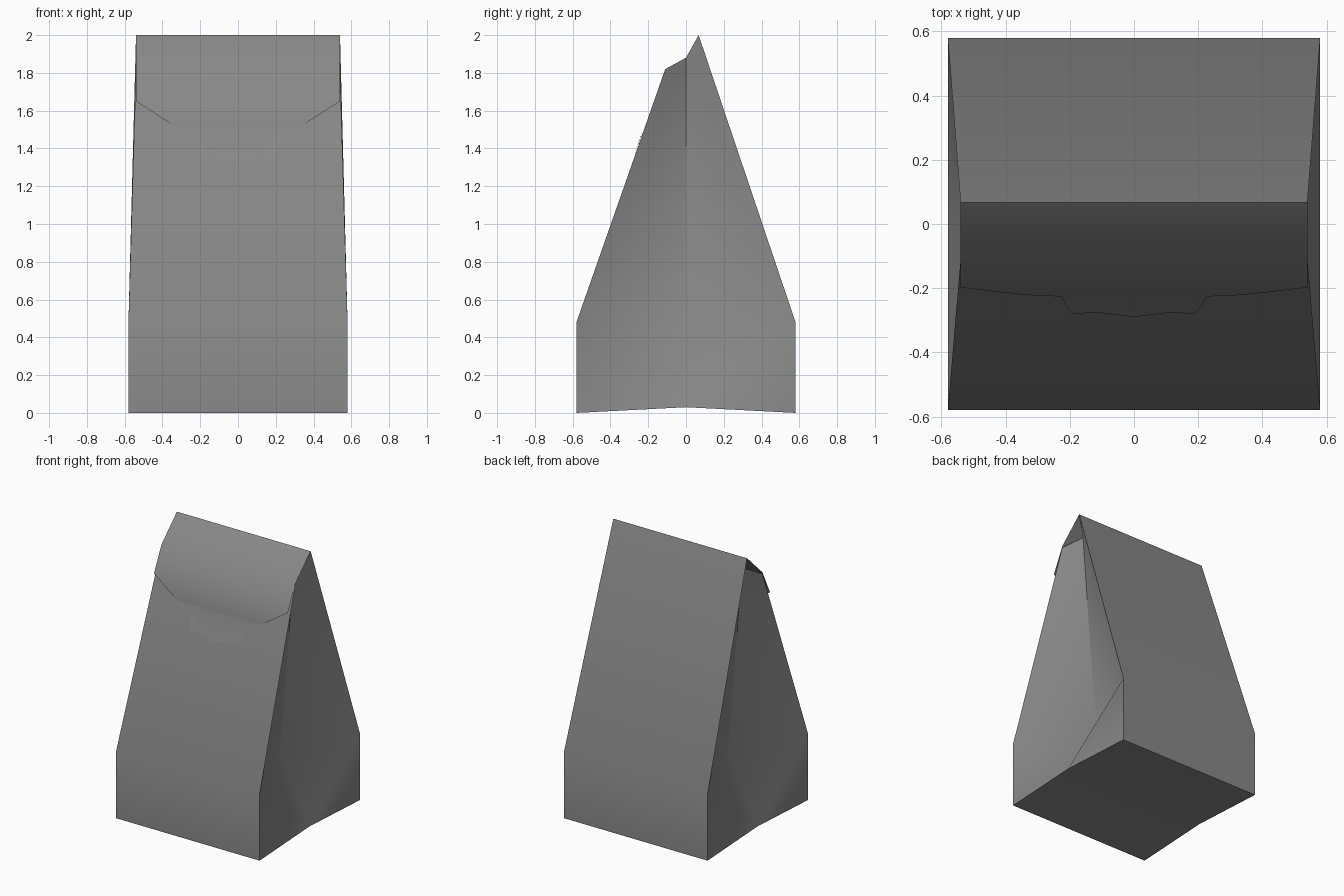
import bpy, bmesh

if "Cube" in bpy.data.objects:
    bpy.data.objects.remove(bpy.data.objects["Cube"])

paper = bpy.data.materials.new("grey paper")
paper.diffuse_color = (0.25, 0.25, 0.25, 1)
paper.use_nodes = True
paper.node_tree.nodes["Principled BSDF"].inputs["Base Color"].default_value = paper.diffuse_color


def make(name, bm, angle):
    bmesh.ops.remove_doubles(bm, verts=bm.verts[:], dist=1e-5)
    bmesh.ops.recalc_face_normals(bm, faces=bm.faces[:])
    me = bpy.data.meshes.new(name)
    bm.to_mesh(me)
    bm.free()
    me.materials.append(paper)
    ob = bpy.data.objects.new(name, me)
    bpy.context.collection.objects.link(ob)
    bpy.context.view_layer.objects.active = ob
    ob.select_set(True)
    bpy.ops.object.shade_smooth_by_angle(angle=angle)
    ob.select_set(False)
    return ob


def face(bm, *pts):
    return bm.faces.new([bm.verts.new(p) for p in pts])


def mx(p):
    return (-p[0], p[1], p[2])


# Bag body: bottom, front and back panels, gusseted sides
W = 0.58
mid = (W, 0, 0.03)
fold = (0.34, 0, 0.48)
fold_top = (0.45, 0, 1.88)
bm = bmesh.new()
for s, top in ((-1, (0.54, -0.11, 1.82)), (1, (0.54, 0.067, 2.0))):
    low, bend = (W, s * W, 0), (W, s * W, 0.48)
    # panel: straight foot, then leaning up to the top
    face(bm, low, bend, mx(bend), mx(low))
    face(bm, bend, top, mx(top), mx(bend))
    # bottom half
    face(bm, low, mid, mx(mid), mx(low))
    # side gusset, mirrored left and right
    for f in (lambda p: p, mx):
        face(bm, f(low), f(bend), f(mid))
        face(bm, f(bend), f(fold), f(mid))
        face(bm, f(bend), f(top), f(fold_top), f(fold))
make("paper_bag", bm, 0.73)

# Folded-over flap with tapered corners and a tongue tucked on the front
bm = bmesh.new()
rows = [(0.54, 0.067, 2.0), (0.54, -0.11, 1.83), (0.54, -0.198, 1.65),
        (0.34, -0.221, 1.52)]
for a, b in zip(rows, rows[1:]):
    face(bm, a, b, mx(b), mx(a))
make("top_flap", bm, 0.7)

# Tongue with wavy end
bm = bmesh.new()
outline = [(0.34, -0.221, 1.52), (0.225, -0.226, 1.50), (0.215, -0.249, 1.44),
           (0.19, -0.281, 1.345), (0.12, -0.275, 1.362)]
pts = outline + [(0, -0.290, 1.32)] + [mx(p) for p in reversed(outline)]
face(bm, *pts)
bmesh.ops.triangulate(bm, faces=bm.faces[:])
make("flap_tongue", bm, 0.7)
